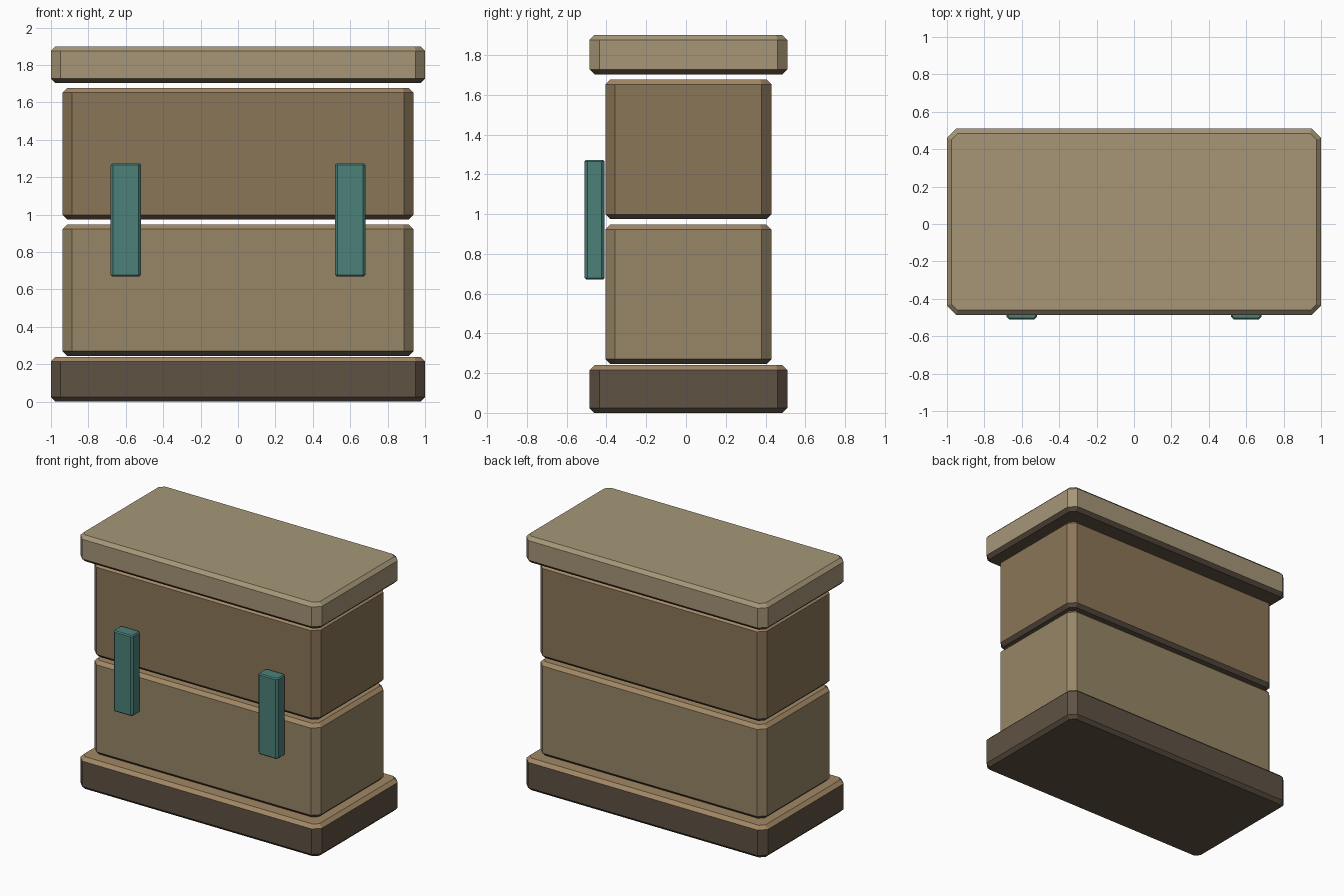
import bpy, bmesh

if "Cube" in bpy.data.objects:
    bpy.data.objects.remove(bpy.data.objects["Cube"])


def material(name, rgb):
    m = bpy.data.materials.new(name)
    m.diffuse_color = [(c / 255) ** 2.2 for c in rgb] + [1]
    m.use_nodes = True
    m.node_tree.nodes["Principled BSDF"].inputs["Base Color"].default_value = m.diffuse_color
    return m


tan = material("tan", (164, 149, 119))
brown = material("brown", (138, 117, 89))
khaki = material("khaki", (149, 133, 102))
edge = material("warm_edge", (160, 134, 100))
dark = material("dark_brown", (95, 83, 69))
teal = material("teal", (77, 128, 120))


def octagon(x, y, c):
    # Rectangle with cut corners, half sizes x and y
    return [(x, c - y), (x, y - c), (x - c, y), (c - x, y),
            (-x, y - c), (-x, c - y), (c - x, -y), (x - c, -y)]


def block(name, center, half, z0, z1, cut, bevel, rise, mats):
    # Block with chamfered corners and rims; mats = sides, top, bottom
    bm = bmesh.new()
    levels = [(z0, bevel), (z0 + rise, 0), (z1 - rise, 0), (z1, bevel)]
    rings = []
    for z, b in levels:
        pts = octagon(half[0] - b, half[1] - b, cut - 0.7 * b)
        rings.append([bm.verts.new((x, y, z)) for x, y in pts])
    for lo, hi in zip(rings, rings[1:]):
        for i in range(8):
            j = (i + 1) % 8
            bm.faces.new((lo[i], lo[j], hi[j], hi[i]))
    bm.faces.new(rings[0][::-1])
    bm.faces.new(rings[-1])
    bm.normal_update()
    for f in bm.faces:
        f.material_index = 1 if f.normal.z > 0.3 else 2 if f.normal.z < -0.3 else 0
    me = bpy.data.meshes.new(name)
    bm.to_mesh(me)
    bm.free()
    for m in mats:
        me.materials.append(m)
    ob = bpy.data.objects.new(name, me)
    ob.location = (center[0], center[1], 0)
    bpy.context.collection.objects.link(ob)
    return ob


# Stacked base, two boxes and lid, separated by narrow gaps
for name, half, z0, z1, mats in [
    ("base", (1.0, 0.498), 0.0, 0.24, (dark, edge, dark)),
    ("lower_box", (0.938, 0.418), 0.245, 0.947, (khaki, edge, dark)),
    ("upper_box", (0.938, 0.418), 0.974, 1.677, (brown, edge, dark)),
    ("lid", (1.0, 0.498), 1.703, 1.9, (tan, tan, dark)),
]:
    block(name, (0, 0.012), half, z0, z1, 0.05, 0.025, 0.025, mats)

# Pair of clasps across the seam on the front
for side, sx in (("left", -1), ("right", 1)):
    block(side + "_clasp", (sx * 0.6, -0.46), (0.082, 0.05), 0.67, 1.273,
          0.015, 0.008, 0.008, (teal, teal, teal))
